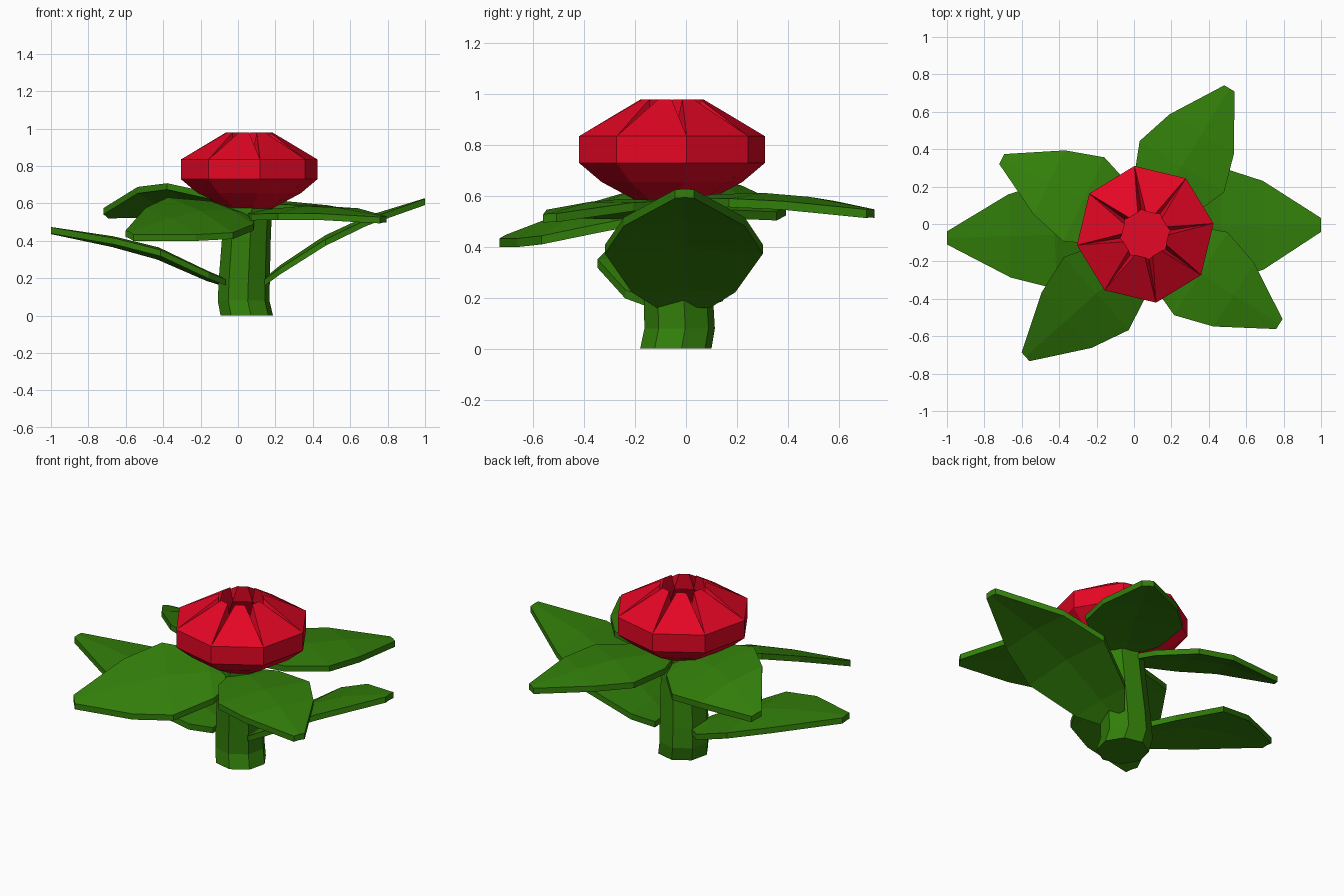
import bpy, bmesh, math
from mathutils import Vector

if "Cube" in bpy.data.objects:
    bpy.data.objects.remove(bpy.data.objects["Cube"])


def material(name, color):
    m = bpy.data.materials.new(name)
    m.diffuse_color = color
    m.use_nodes = True
    m.node_tree.nodes["Principled BSDF"].inputs["Base Color"].default_value = m.diffuse_color
    return m


GREEN = material("leaf_green", (0.032, 0.21, 0.003, 1))
RED = material("petal_red", (0.78, 0.002, 0.018, 1))


def add_mesh(name, verts, faces, mat):
    me = bpy.data.meshes.new(name)
    me.from_pydata(verts, [], faces)
    bm = bmesh.new()
    bm.from_mesh(me)
    bmesh.ops.recalc_face_normals(bm, faces=bm.faces)
    bm.to_mesh(me)
    bm.free()
    me.materials.append(mat)
    ob = bpy.data.objects.new(name, me)
    bpy.context.collection.objects.link(ob)
    return ob


def bridge(rings, n):
    return [(r * n + i, r * n + (i + 1) % n, (r + 1) * n + (i + 1) % n, (r + 1) * n + i)
            for r in range(rings - 1) for i in range(n)]


# Stem: slightly crooked octagonal tube
stem = [(0.047, -0.04, 0.0, 0.142), (0.03, -0.025, 0.08, 0.14),
        (0.034, -0.03, 0.2, 0.138), (0.045, -0.045, 0.42, 0.132), (0.055, -0.055, 0.6, 0.13)]
verts = [(cx + r * math.cos(math.radians(9 + 45 * i)), cy + r * math.sin(math.radians(9 + 45 * i)), z)
         for cx, cy, z, r in stem for i in range(8)]
n = len(stem)
add_mesh("stem", verts, bridge(n, 8) + [tuple(range(8)), tuple(range(8 * n - 8, 8 * n))], GREEN)

# Flower head: octagonal bowl, eight closing petals with notches, hollow centre
CX, CY = 0.06, -0.055


def polar(r, deg, z):
    a = math.radians(deg)
    return (CX + r * math.cos(a), CY + r * math.sin(a), z)


profile = [(0.12, 0.57), (0.28, 0.655), (0.37, 0.73), (0.37, 0.835)]
verts = [polar(r, 9 + 45 * i, z) for r, z in profile for i in range(8)]
faces = bridge(4, 8) + [tuple(range(8))]
tips, notch, floor = 32, 48, 56
for i in range(8):
    verts += [polar(0.123, 9 + 45 * i + 10, 0.98), polar(0.123, 9 + 45 * i + 35, 0.98)]
verts += [polar(0.135, 9 + 45 * i, 0.89) for i in range(8)]
verts += [polar(0.21, 9 + 45 * i, 0.78) for i in range(8)]
for i in range(8):
    j = (i + 1) % 8
    a, b = tips + 2 * i, tips + 2 * i + 1
    faces += [(24 + i, 24 + j, b, a),                          # petal
              (24 + i, a, notch + i), (24 + j, notch + j, b),  # notch walls
              (a, b, notch + j, notch + i),                    # undercut inner wall
              (notch + i, notch + j, floor + j, floor + i)]
faces.append(tuple(range(floor, floor + 8)))
add_mesh("flower_head", verts, faces, RED)

# Leaves: five stations along the midrib, each a bent thick cross-section
STATIONS = [(0.0, 0.09), (0.1, 0.18), (0.38, 0.275), (0.64, 0.21), (1.0, 0.033)]
THICK = 0.034


def leaf(name, base, tip, heights, roll=0.0, width=1.0, ridge=0.022):
    b, t = Vector(base), Vector(tip)
    side = Vector((-(t - b).y, (t - b).x)).normalized()
    pts = []
    for (s, w), z in zip(STATIONS, heights):
        c = b.lerp(t, s)
        top = [(k * w * width, z + k * w * width * roll - abs(k) * ridge * w / 0.275) for k in (-1, 0, 1)]
        low = [(o, h - THICK) for o, h in reversed(top)]
        pts += [(c.x + side.x * o, c.y + side.y * o, h) for o, h in top + low]
    m = len(STATIONS)
    caps = []
    for k in (0, 6 * (m - 1)):
        caps += [(k, k + 1, k + 4, k + 5), (k + 1, k + 2, k + 3, k + 4)]
    add_mesh(name, pts, bridge(m, 6) + caps, GREEN)


leaf("leaf_right", (0.14, -0.01), (1.0, -0.005), (0.2, 0.27, 0.43, 0.533, 0.628), width=1.13)
leaf("leaf_left", (-0.07, -0.045), (-1.0, -0.075), (0.2, 0.24, 0.365, 0.424, 0.474), roll=0.03, width=1.06)
leaf("leaf_back_right", (0.1, 0.05), (0.51, 0.725), (0.602, 0.607, 0.612, 0.597, 0.55), width=0.96)
leaf("leaf_back_left", (0.0, 0.0), (-0.707, 0.347), (0.595, 0.615, 0.645, 0.64, 0.567), roll=0.34, width=0.91)
leaf("leaf_front_left", (0.03, -0.165), (-0.58, -0.71), (0.55, 0.565, 0.56, 0.522, 0.447), roll=-0.36, width=0.95)
leaf("leaf_front_right", (0.1, -0.1), (0.777, -0.535), (0.56, 0.57, 0.587, 0.577, 0.532), roll=0.07, width=0.96)
